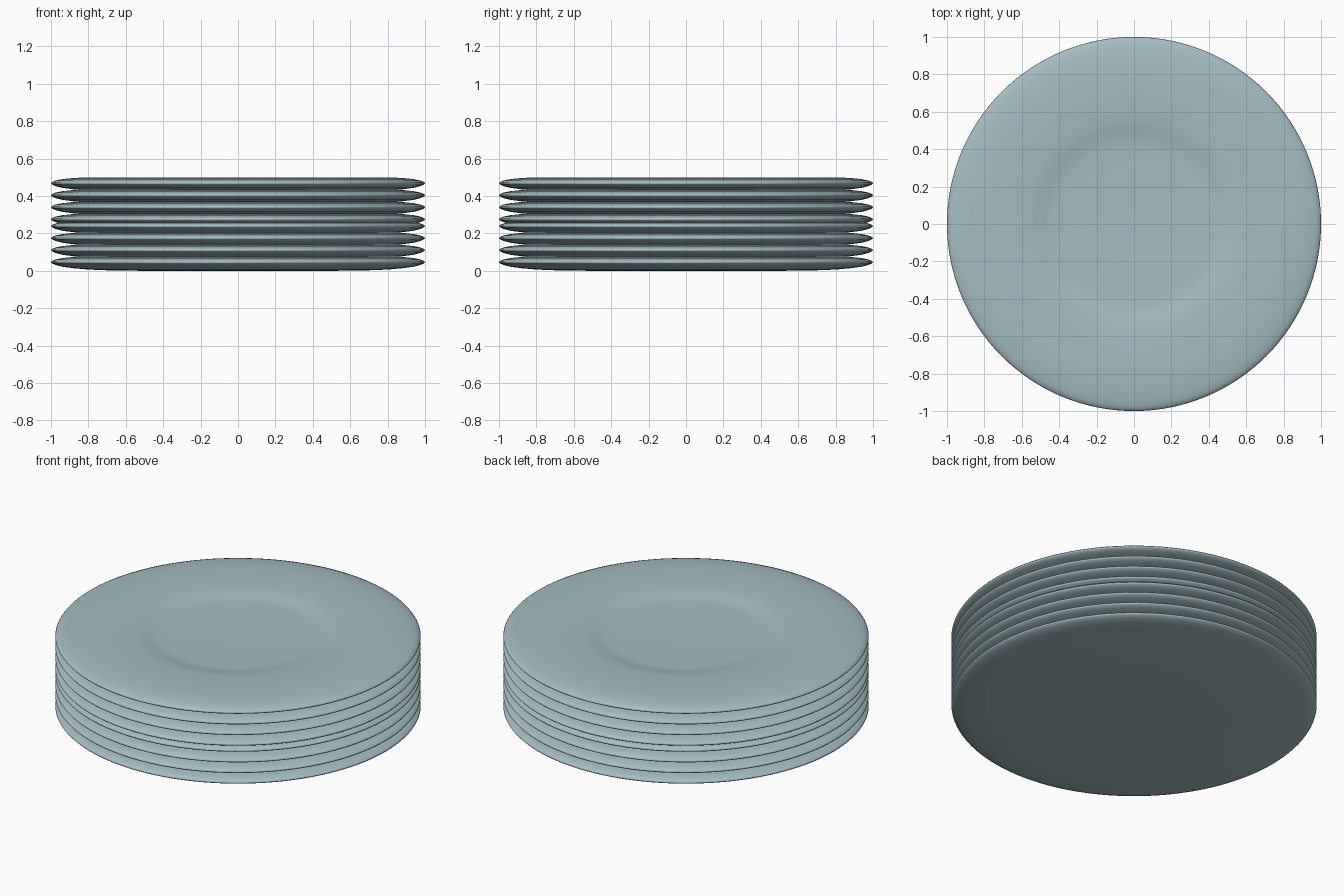
import bpy, bmesh, math

if "Cube" in bpy.data.objects:
    bpy.data.objects.remove(bpy.data.objects["Cube"])

# One glaze colour for all plates
glaze = bpy.data.materials.new("pale_teal_glaze")
glaze.diffuse_color = (0.37, 0.51, 0.54, 1)
glaze.use_nodes = True
glaze.node_tree.nodes["Principled BSDF"].inputs["Base Color"].default_value = glaze.diffuse_color

# Half profile of a plate (radius, height): underside, rounded rim, broad lip, shallow well
PROFILE = [(0, 0), (0.5, 0.0), (0.7, 0.003), (0.8, 0.007), (0.88, 0.014), (0.94, 0.022),
           (0.975, 0.031), (0.995, 0.040), (1.0, 0.046), (0.995, 0.053), (0.975, 0.061),
           (0.94, 0.068), (0.88, 0.0745), (0.8, 0.078), (0.7, 0.077), (0.6, 0.074),
           (0.55, 0.070), (0.52, 0.065), (0.48, 0.057), (0.45, 0.053), (0.41, 0.051), (0, 0.050)]


def plate(name, z, segments=128):
    bm = bmesh.new()
    verts = [bm.verts.new((r, 0, h)) for r, h in PROFILE]
    edges = [bm.edges.new(pair) for pair in zip(verts, verts[1:])]
    bmesh.ops.spin(bm, geom=verts + edges, cent=(0, 0, 0), axis=(0, 0, 1),
                   angle=2 * math.pi, steps=segments, use_merge=False)
    bmesh.ops.remove_doubles(bm, verts=bm.verts, dist=1e-4)
    bmesh.ops.recalc_face_normals(bm, faces=bm.faces)
    for f in bm.faces:
        f.smooth = True
    mesh = bpy.data.meshes.new(name)
    bm.to_mesh(mesh)
    bm.free()
    mesh.materials.append(glaze)
    obj = bpy.data.objects.new(name, mesh)
    obj.location.z = z
    bpy.context.collection.objects.link(obj)


# Two piles of four; the upper pile nests closer to the lower one
for pile, base in enumerate((0.0, 0.2295)):
    for i in range(4):
        plate(f"plate_{pile * 4 + i + 1}", base + i * 0.0642)
